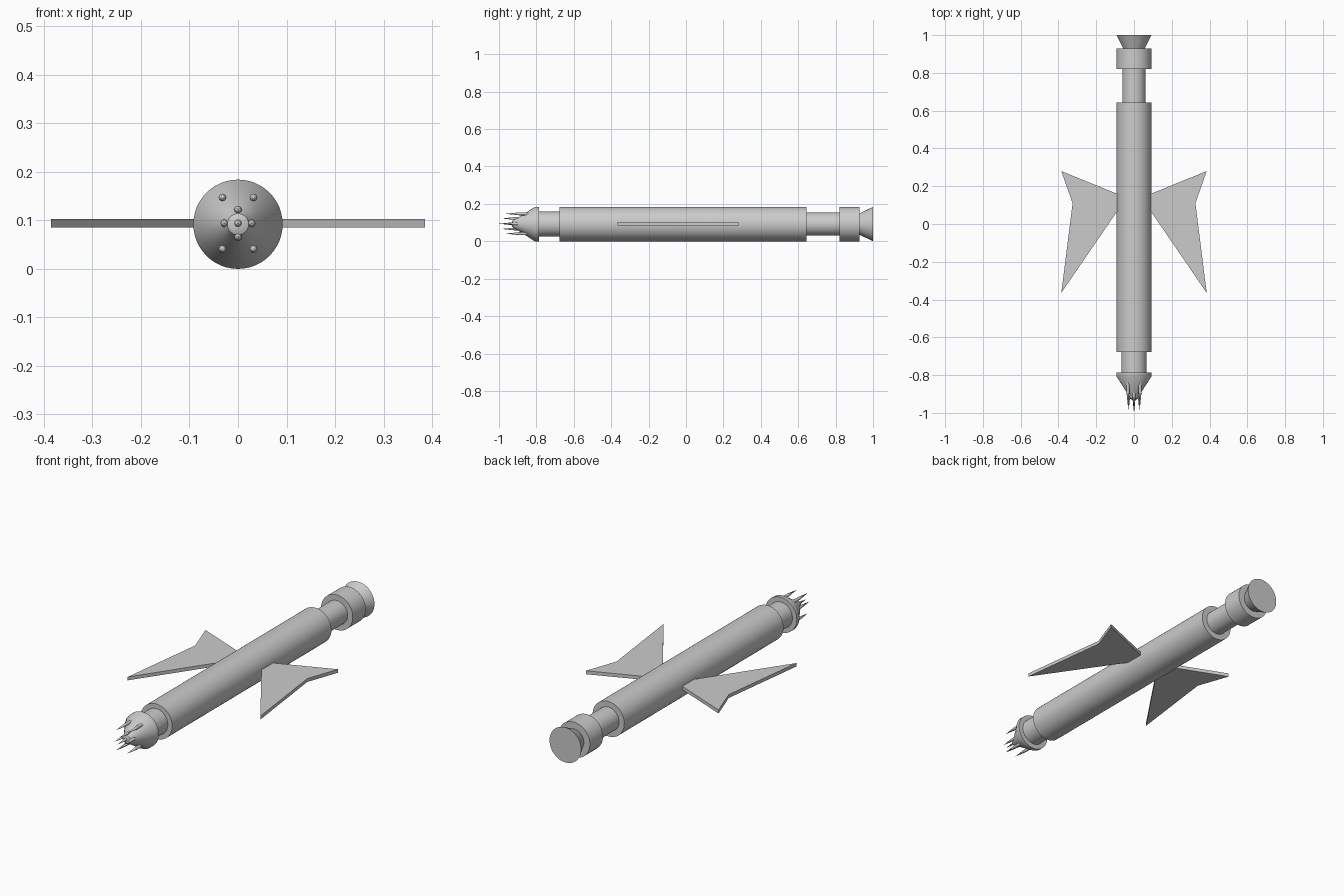
import bpy, bmesh
from mathutils import Matrix

if "Cube" in bpy.data.objects:
    bpy.data.objects.remove(bpy.data.objects["Cube"])

AXIS_Z = 0.092
SEG = 48


def finish(name, bm, angle=None):
    bmesh.ops.recalc_face_normals(bm, faces=bm.faces)
    me = bpy.data.meshes.new(name)
    bm.to_mesh(me)
    bm.free()
    ob = bpy.data.objects.new(name, me)
    bpy.context.collection.objects.link(ob)
    bpy.context.view_layer.objects.active = ob
    ob.select_set(True)
    bpy.ops.object.shade_smooth_by_angle(angle=0.6)
    ob.select_set(False)
    return ob


def lathe(name, profile, x=0, z=AXIS_Z, seg=SEG):
    """Turn a (radius, y) profile about a line parallel to y."""
    bm = bmesh.new()
    verts = [bm.verts.new((r, y, 0)) for r, y in profile]
    edges = [bm.edges.new(p) for p in zip(verts, verts[1:])]
    bmesh.ops.spin(bm, geom=verts + edges, cent=(0, 0, 0), axis=(0, 1, 0),
                   angle=6.283185307, steps=seg)
    bmesh.ops.remove_doubles(bm, verts=bm.verts, dist=1e-5)
    bmesh.ops.transform(bm, matrix=Matrix.Translation((x, 0, z)), verts=bm.verts)
    return finish(name, bm)


def drum(name, r, y0, y1):
    return lathe(name, [(0, y0), (r, y0), (r, y1), (0, y1)])


# Fuselage tubes
drum("front_neck", 0.067, -0.80, -0.66)
drum("main_body", 0.092, -0.677, 0.643)
drum("rear_neck", 0.062, 0.63, 0.83)
drum("engine_ring", 0.092, 0.82, 0.928)

# Flared engine nozzle
lathe("nozzle", [(0, 0.92), (0.053, 0.92), (0.092, 1.0), (0, 1.0)])

# Nose cone
lathe("nose_cone", [(0, -0.787), (0.092, -0.787), (0.092, -0.808),
                    (0.033, -0.90), (0.022, -0.925), (0, -0.935)])

# Nose spikes: x, height from axis, tip y
spikes = [(0.032, 0.055, -0.965), (-0.032, 0.055, -0.965),
          (0.032, -0.051, -0.965), (-0.032, -0.051, -0.965),
          (0.028, 0.002, -0.985), (-0.028, 0.002, -0.985),
          (0, 0.03, -0.985), (0, -0.026, -0.985), (0, 0.002, -1.0)]
for i, (x, dz, tip) in enumerate(spikes):
    lathe(f"nose_spike_{i}", [(0, tip + 0.14), (0.008, tip + 0.14),
                              (0.008, tip + 0.075), (0, tip)],
          x, AXIS_Z + dz, 12)

# Swept wings, mirrored left and right
outline = [(0.07, 0.152), (0.385, 0.28), (0.325, 0.11), (0.385, -0.365), (0.07, 0.095)]
for side, name in ((1, "right_wing"), (-1, "left_wing")):
    bm = bmesh.new()
    face = bm.faces.new([bm.verts.new((side * x, y, 0.085)) for x, y in outline])
    ext = bmesh.ops.extrude_face_region(bm, geom=[face])
    top = [v for v in ext["geom"] if isinstance(v, bmesh.types.BMVert)]
    bmesh.ops.translate(bm, verts=top, vec=(0, 0, 0.018))
    finish(name, bm)
